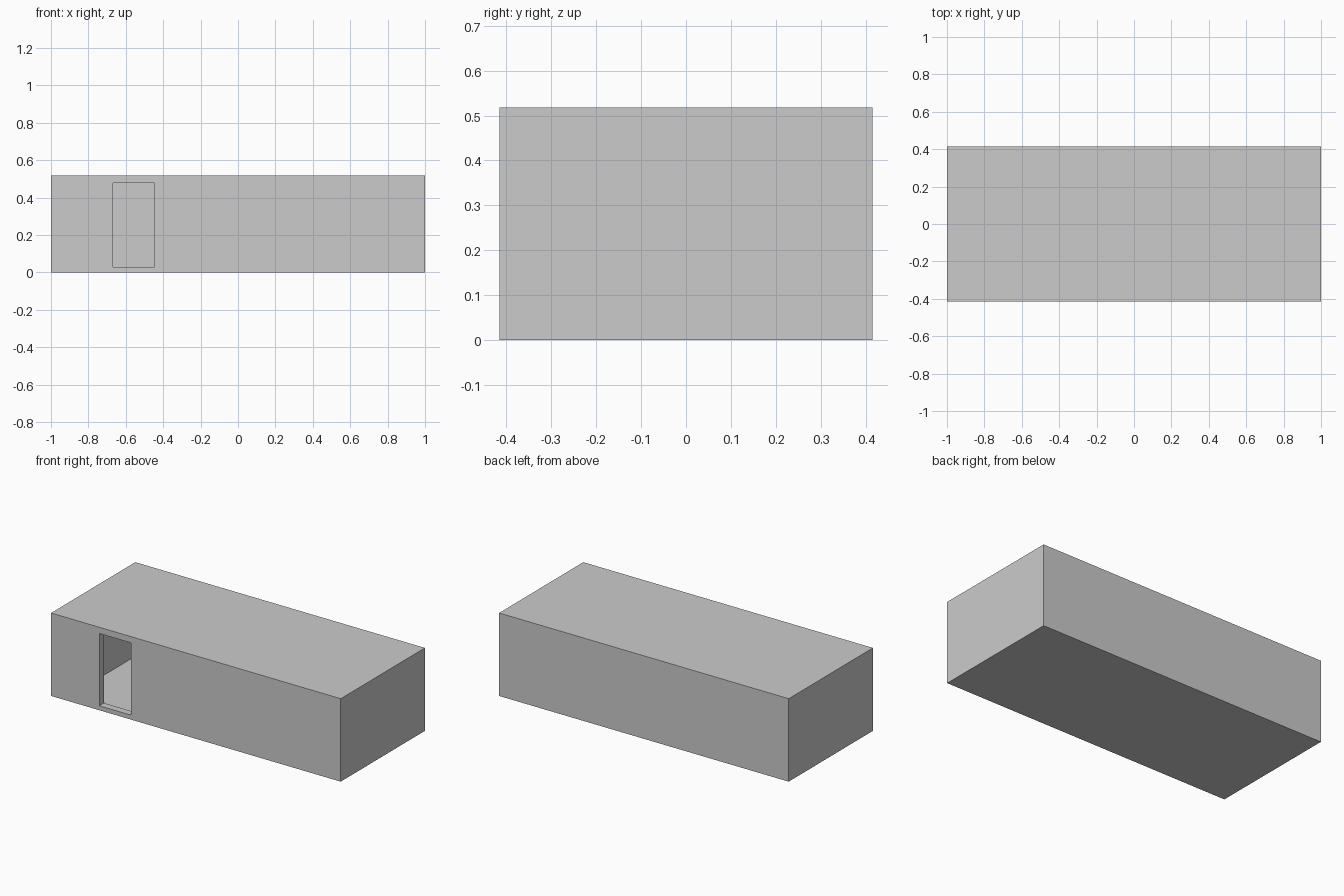
import bpy

if "Cube" in bpy.data.objects:
    bpy.data.objects.remove(bpy.data.objects["Cube"])

# Overall size and door opening
L, W, H = 2.0, 0.83, 0.518
DOOR_X, DOOR_Z = (-0.667, -0.447), (0.028, 0.479)


def box(name, x, y, z, cutter=False):
    bpy.ops.mesh.primitive_cube_add(size=1, location=(sum(x) / 2, sum(y) / 2, sum(z) / 2))
    ob = bpy.context.object
    ob.name = name
    ob.scale = (x[1] - x[0], y[1] - y[0], z[1] - z[0])
    bpy.ops.object.transform_apply(location=True, rotation=False, scale=True)
    if cutter:
        ob.hide_render = True
        ob.display_type = 'WIRE'
    return ob


# Outer shell, hollow room and doorway
shell = box("room_shell", (-L / 2, L / 2), (-W / 2, W / 2), (0, H))
room = box("room_cutter", (-0.89, 0.89), (-0.37, 0.37), (0.02, H - 0.02), True)
door = box("door_cutter", DOOR_X, (-W, -0.3), DOOR_Z, True)

for cutter in (room, door):
    mod = shell.modifiers.new(cutter.name, 'BOOLEAN')
    mod.operation = 'DIFFERENCE'
    mod.solver = 'EXACT'
    mod.object = cutter
    cutter.hide_set(True)
